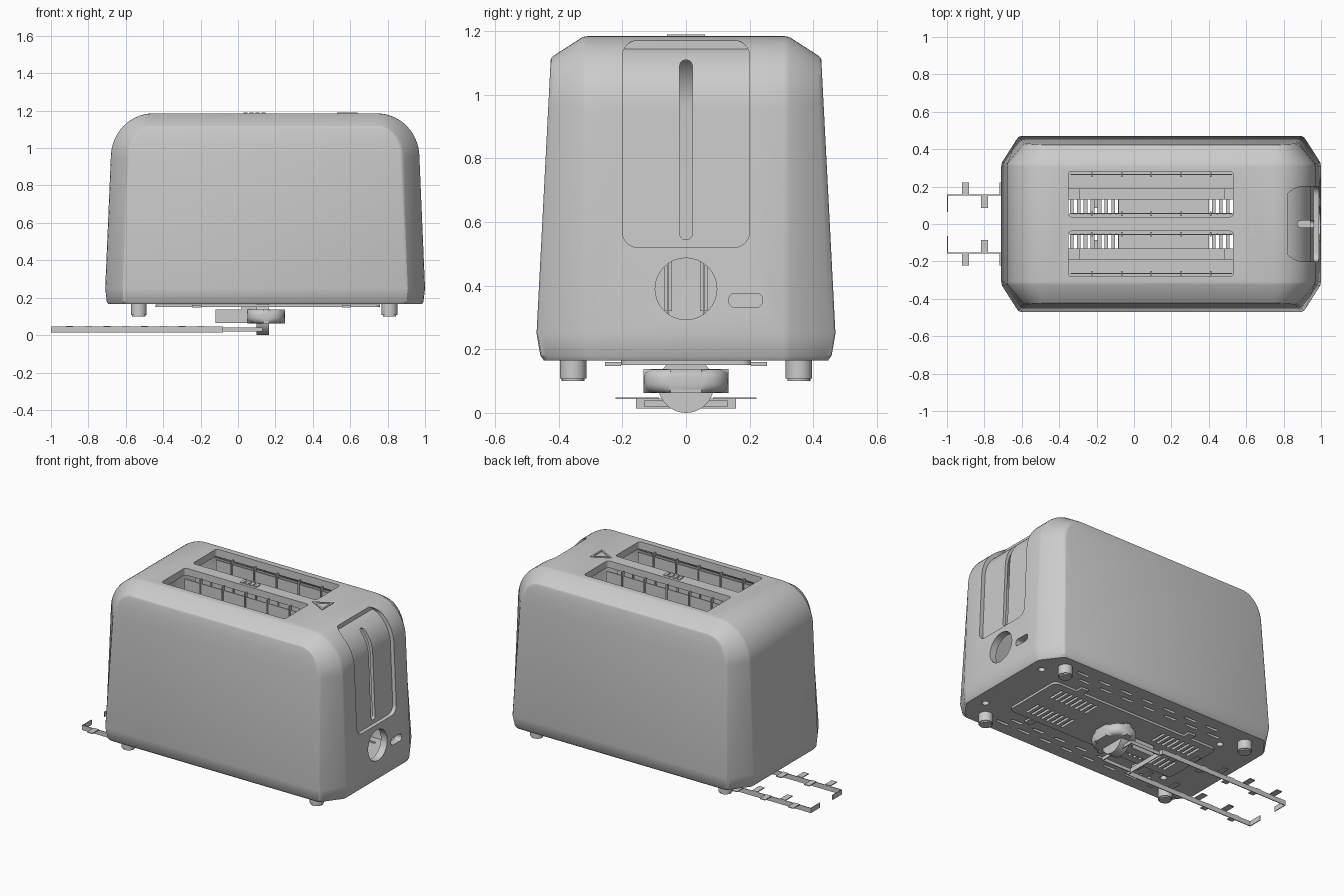
import bpy, bmesh, math
from mathutils import Vector

cube = bpy.data.objects.get("Cube")
if cube:
    bpy.data.objects.remove(cube, do_unlink=True)

grey = bpy.data.materials.new("light_grey")
grey.use_nodes = True
grey.diffuse_color = (0.6, 0.6, 0.6, 1)
for node in grey.node_tree.nodes:
    if node.type == 'BSDF_PRINCIPLED':
        node.inputs["Base Color"].default_value = (0.6, 0.6, 0.6, 1)

CX = 0.145  # middle of the housing along x


# ---------- helpers ----------
def make(name, bm):
    bmesh.ops.recalc_face_normals(bm, faces=bm.faces[:])
    me = bpy.data.meshes.new(name)
    bm.to_mesh(me)
    bm.free()
    me.materials.append(grey)
    ob = bpy.data.objects.new(name, me)
    bpy.context.scene.collection.objects.link(ob)
    return ob


def smooth(ob, angle=30):
    bpy.ops.object.select_all(action='DESELECT')
    ob.select_set(True)
    bpy.context.view_layer.objects.active = ob
    bpy.ops.object.shade_smooth_by_angle(angle=math.radians(angle))


def boolean(ob, cutter, remove=True):
    cutter.hide_render = True
    mod = ob.modifiers.new("cut", 'BOOLEAN')
    mod.object, mod.operation, mod.solver = cutter, 'DIFFERENCE', 'EXACT'
    dg = bpy.context.evaluated_depsgraph_get()
    me = bpy.data.meshes.new_from_object(ob.evaluated_get(dg))
    ob.modifiers.clear()
    ob.data = me
    if remove:
        bpy.data.objects.remove(cutter, do_unlink=True)


def prism(bm, pts, lo, hi, axis):
    """Extrude a 2D outline along an axis (x: points are y,z; y: x,z; z: x,y)."""
    def at(p, h):
        return {'x': (h, p[0], p[1]), 'y': (p[0], h, p[1]), 'z': (p[0], p[1], h)}[axis]
    a = [bm.verts.new(at(p, lo)) for p in pts]
    b = [bm.verts.new(at(p, hi)) for p in pts]
    bm.faces.new(a)
    bm.faces.new(b)
    for i in range(len(pts)):
        j = (i + 1) % len(pts)
        bm.faces.new((a[i], a[j], b[j], b[i]))


def box(bm, x0, x1, y0, y1, z0, z1):
    prism(bm, [(x0, y0), (x1, y0), (x1, y1), (x0, y1)], z0, z1, 'z')


def rrect(a0, a1, b0, b1, r, n=6):
    pts = []
    for k, (a, b) in enumerate([(a1 - r, b1 - r), (a0 + r, b1 - r), (a0 + r, b0 + r), (a1 - r, b0 + r)]):
        for i in range(n + 1):
            t = math.pi / 2 * (k + i / n)
            pts.append((a + r * math.cos(t), b + r * math.sin(t)))
    return pts


def circle(a, b, r, n=32):
    return [(a + r * math.cos(2 * math.pi * i / n), b + r * math.sin(2 * math.pi * i / n)) for i in range(n)]


def interp(z, table):
    for (z0, v0), (z1, v1) in zip(table, table[1:]):
        if z <= z1 or (z1, v1) == table[-1]:
            return v0 + (v1 - v0) * (z - z0) / (z1 - z0)


# ---------- housing: arched profile lofted front to back ----------
HALF_X = [(0.165, 0.838), (0.18, 0.847), (0.25, 0.855), (0.95, 0.825)]
HALF_Y = [(0.165, 0.447), (0.18, 0.458), (0.25, 0.47), (1.12, 0.425)]
STATIONS = [(0, -0.06), (0.04, 0.09), (0.85, 0.87), (0.97, 0.97), (1.1, 1.0)]


def half_arch(t, e, zb, steps=14):
    pts = [(interp(z, HALF_X) - 0.095 * t - e, z) for z in (zb, zb + 0.015, 0.25, 0.95)]
    rx, rz = 0.225 - 0.095 * t - e, 0.235 - 0.068 * t - e
    for i in range(1, steps + 1):
        a = math.pi / 2 * i / steps
        pts.append((0.6 + rx * math.cos(a), 0.95 + rz * math.sin(a)))
    return pts


def loft(name, e=0.0, zb=0.165):
    bm = bmesh.new()
    rings = []
    for side, order in ((-1, reversed(STATIONS)), (1, STATIONS)):
        for t, s in order:
            half = half_arch(t, e, zb)
            row = [(x, z) for x, z in half] + [(-x, z) for x, z in reversed(half)]
            rings.append([bm.verts.new((CX + x, side * (0.315 + (interp(z, HALF_Y) - 0.315) * s - e), z))
                          for x, z in row])
    n = len(rings[0])
    for r0, r1 in zip(rings, rings[1:]):
        for i in range(n - 1):
            bm.faces.new((r0[i], r0[i + 1], r1[i + 1], r1[i]))
    for r in (rings[0], rings[-1]):
        for i in range(n // 2 - 1):
            bm.faces.new((r[i], r[i + 1], r[n - 2 - i], r[n - 1 - i]))
    bm.faces.new([r[0] for r in rings] + [r[-1] for r in reversed(rings)])
    return make(name, bm)


housing = loft("housing")
boolean(housing, loft("cavity_cutter", 0.045, 0.195))

# shallow lever recess following the rounded shoulder
bm = bmesh.new()
prism(bm, rrect(-0.2, 0.2, 0.52, 1.172, 0.05), 0.82, 1.1, 'x')
recess = make("recess_cutter", bm)
boolean(recess, loft("recess_floor_cutter", 0.025))
boolean(housing, recess)

# bread slots, lever slit, dial hole and button hole
bm = bmesh.new()
for s in (-1, 1):
    prism(bm, rrect(-0.35, 0.53, s * 0.16 - 0.122, s * 0.16 + 0.122, 0.018), 1.05, 1.3, 'z')
prism(bm, rrect(-0.02, 0.02, 0.545, 1.11, 0.0195), 0.84, 1.1, 'x')
prism(bm, circle(0, 0.39, 0.097), 0.85, 1.1, 'x')
prism(bm, rrect(0.135, 0.24, 0.332, 0.376, 0.018), 0.85, 1.1, 'x')
boolean(housing, make("opening_cutter", bm))


# vents through the floor, shared by housing and tray
def vents():
    bm = bmesh.new()
    for s in (-1, 1):
        for k in range(7):
            for row, y in enumerate((0.3, 0.36)):
                x = -0.38 + 0.16 * k + 0.06 * row
                prism(bm, rrect(x, x + 0.085, s * y - 0.009, s * y + 0.009, 0.008, 3), 0.1, 0.22, 'z')
        for x0 in (-0.36, 0.4):
            for k in range(8):
                x = x0 + 0.037 * k
                prism(bm, rrect(x, x + 0.017, s * 0.105 - 0.055, s * 0.105 + 0.055, 0.008, 3), 0.1, 0.22, 'z')
        for x in (-0.43, 0.9):
            prism(bm, circle(x, s * 0.25, 0.02, 16), 0.1, 0.22, 'z')
    return make("vent_cutter", bm)


boolean(housing, vents())
smooth(housing)

# crumb tray under the floor, with side tabs
bm = bmesh.new()
prism(bm, rrect(-0.44, 0.76, -0.205, 0.205, 0.03), 0.15, 0.164, 'z')
tray = make("crumb_tray", bm)
boolean(tray, vents())
bm = bmesh.new()
for x in (-0.22, 0.58):
    for s in (-1, 1):
        box(bm, x - 0.025, x + 0.025, s * 0.23 - 0.025, s * 0.23 + 0.025, 0.147, 0.16)
make("tray_tabs", bm)

# feet
bm = bmesh.new()
for x in (-0.53, 0.81):
    for y in (-0.355, 0.355):
        prism(bm, circle(x, y, 0.042, 24), 0.108, 0.168, 'z')
        prism(bm, circle(x, y, 0.036, 24), 0.1, 0.108, 'z')
smooth(make("feet", bm))

# bread guards, ribs and carriers inside each slot
for name, yc in (("front", -0.16), ("back", 0.16)):
    bm = bmesh.new()
    for s in (-1, 1):
        y = yc + s * 0.104
        box(bm, -0.34, 0.525, y - 0.003, y + 0.003, 0.3, 1.125)
        for k in range(5):
            x = -0.225 + 0.159 * k
            box(bm, x - 0.004, x + 0.004, y - 0.012, y + 0.012, 0.32, 1.15)
    make(name + "_bread_guards", bm)
    bm = bmesh.new()
    box(bm, -0.34, 0.53, yc - 0.03, yc + 0.03, 0.42, 0.44)
    for x0, x1 in ((-0.35, -0.29), (0.48, 0.53)):
        box(bm, x0, x1, yc - 0.03, yc + 0.03, 0.44, 1.08)
    make(name + "_bread_carrier", bm)

# raised marks on the top
bm = bmesh.new()
outer = [(0.53, 0), (0.64, -0.06), (0.64, 0.06)]
mid = Vector((0.603, 0))
inner = [tuple(mid + (Vector(p) - mid) * 0.7) for p in outer]
for i in range(3):
    j = (i + 1) % 3
    prism(bm, [outer[i], outer[j], inner[j], inner[i]], 1.183, 1.19, 'z')
make("top_triangle", bm)
bm = bmesh.new()
for k in range(4):
    box(bm, 0.03 + 0.032 * k, 0.05 + 0.032 * k, -0.022, 0.022, 1.183, 1.19)
make("top_ribs", bm)

# lever arms sliding out below the left end
bm = bmesh.new()
for s in (-1, 1):
    y0, y1 = s * 0.158, s * 0.153
    box(bm, -1.0, -0.08, y0, y1, 0.014, 0.045)
    box(bm, -0.08, 0.13, s * 0.13, s * 0.125, 0.018, 0.04)
    box(bm, -1.0, -0.995, s * 0.065, s * 0.155, 0.014, 0.045)
    for k in range(8):
        x = -0.9 + 0.1 * k
        reach = (0.155, 0.222) if k % 2 == 0 else (0.085, 0.158)
        box(bm, x - 0.019, x + 0.019, s * reach[0], s * reach[1], 0.044, 0.049)
box(bm, -0.085, -0.08, -0.158, 0.158, 0.014, 0.045)
box(bm, 0.125, 0.13, -0.13, 0.13, 0.018, 0.04)
make("sliding_rails", bm)

# lever handle and dial below the floor
bm = bmesh.new()
prism(bm, rrect(0.05, 0.25, -0.133, 0.133, 0.085, 8), 0.062, 0.138, 'z')
caps = [e for e in bm.edges if abs(e.verts[0].co.z - e.verts[1].co.z) < 1e-5]
bmesh.ops.bevel(bm, geom=caps, offset=0.03, segments=4, profile=0.5, affect='EDGES')
smooth(make("lever_handle", bm), 40)
bm = bmesh.new()
box(bm, -0.12, 0.1, -0.03, 0.03, 0.066, 0.138)
box(bm, 0.02, 0.1, -0.025, 0.025, 0.135, 0.155)
make("lever_arm", bm)
bm = bmesh.new()
prism(bm, circle(0, 0.088, 0.088, 40), 0.1, 0.165, 'x')
smooth(make("dial", bm))
